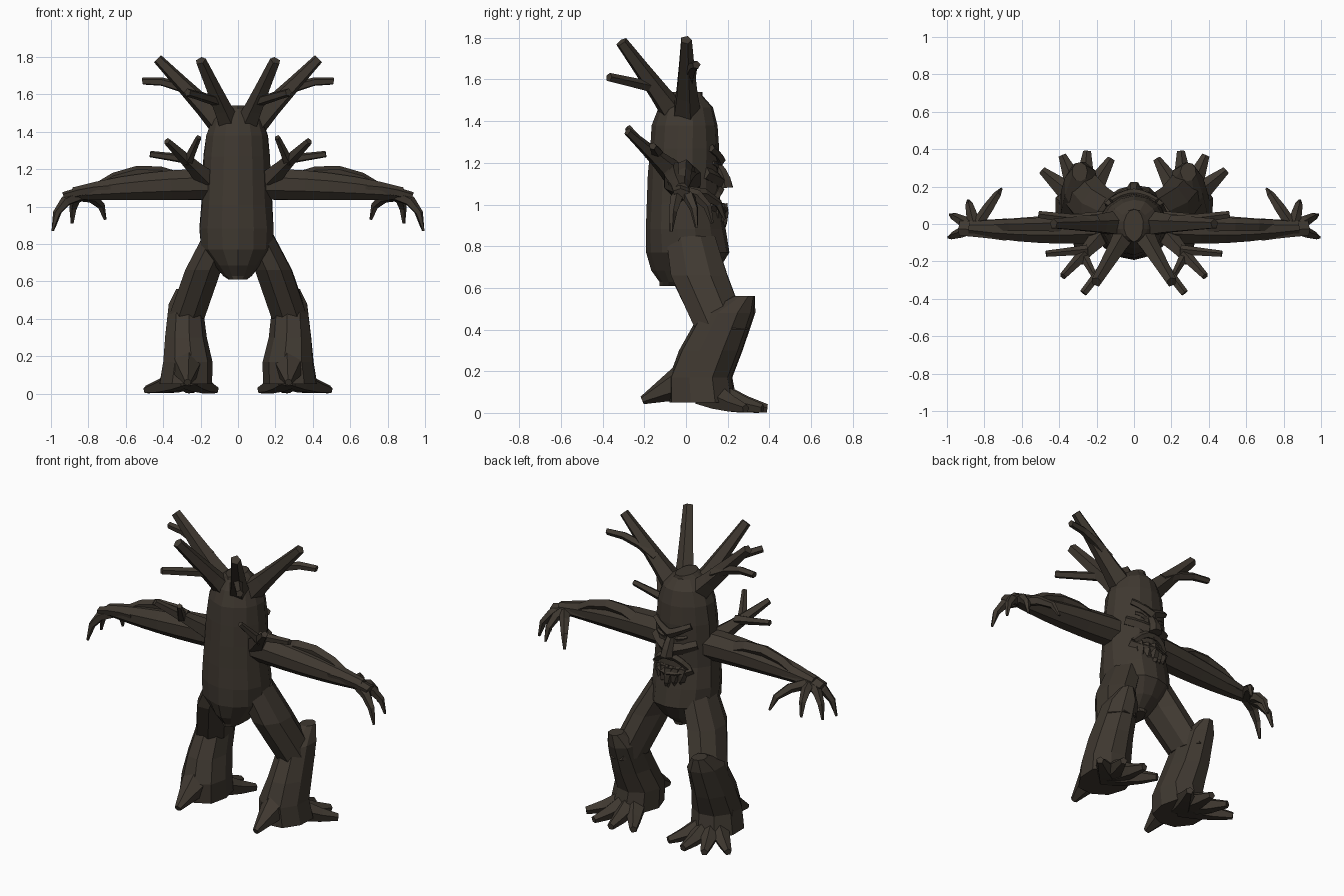
import bpy, bmesh, math, random
from mathutils import Vector

cube = bpy.data.objects.get("Cube")
if cube:
    bpy.data.objects.remove(cube)
rng = random.Random(4)

bark = bpy.data.materials.new("dark brown bark")
bark.use_nodes = True
bark_color = (0.05, 0.04, 0.03, 1)
bark.diffuse_color = bark_color
bark.node_tree.nodes["Principled BSDF"].inputs["Base Color"].default_value = bark_color


def skin(name, rings, sign):
    """Join rings of points into one closed, flat-shaded part; sign mirrors it."""
    bm = bmesh.new()
    loops = [[bm.verts.new((p[0] * sign, p[1], p[2])) for p in ring] for ring in rings]
    for lower, upper in zip(loops, loops[1:]):
        for i in range(len(lower)):
            bm.faces.new((lower[i - 1], lower[i], upper[i], upper[i - 1]))
    bm.faces.new(loops[0])
    bm.faces.new(loops[-1])
    bmesh.ops.recalc_face_normals(bm, faces=bm.faces)
    mesh = bpy.data.meshes.new(name)
    bm.to_mesh(mesh)
    bm.free()
    mesh.materials.append(bark)
    obj = bpy.data.objects.new(name, mesh)
    bpy.context.collection.objects.link(obj)


def column(name, ovals, sides, sign=1):
    """Stack of level ovals (x, y, z, x radius, y radius) with slightly ridged bark."""
    ridges = [rng.uniform(0.98, 1.08) for _ in range(sides)]
    rings = []
    for x, y, z, rx, ry in ovals:
        ring = []
        for i, ridge in enumerate(ridges):
            angle = math.tau * (i + 0.5) / sides
            size = ridge * rng.uniform(0.98, 1.02)
            ring.append((x + math.cos(angle) * rx * size, y + math.sin(angle) * ry * size, z))
        rings.append(ring)
    skin(name, rings, sign)


def limb(name, start, end, thick, tip, bow=(0, 0, 0), sign=1,
         power=0.7, flat=1, sides=5, steps=3):
    """Bowed, tapering tube; power sets how late it thins, flat squeezes its height."""
    start, end, bow = Vector(start), Vector(end), Vector(bow)
    rings = []
    for k in range(steps + 1):
        t = k / steps
        centre = start.lerp(end, t) + bow * 4 * t * (1 - t)
        along = (end - start + bow * 4 * (1 - 2 * t)).normalized()
        across = along.cross(Vector((0.1, 0.2, 1))).normalized()
        above = across.cross(along) * flat
        radius = thick + (tip - thick) * t ** power
        angles = [math.tau * (i + 0.25) / sides for i in range(sides)]
        rings.append([centre + (across * math.cos(a) + above * math.sin(a)) * radius
                      for a in angles])
    skin(name, rings, sign)


def trunk_oval(t):
    """Barrel with rounded ends, narrower upward, with a belly low on the face side."""
    cap = math.sqrt(1 - abs(2 * t - 1) ** 6)
    half_width = max(0.05, min(cap * (0.21 - 0.05 * t), 0.06 + t * 0.75))
    back = (0.205 - 0.05 * t) * max(cap, 0.6)
    belly = 0.06 * math.exp(-((t - 0.18) * 7) ** 2)
    front = (0.16 + belly) * max(cap, 0.5)
    return 0, (front - back) / 2, 0.61 + 0.93 * t, half_width, (front + back) / 2


# Trunk
column("trunk", [trunk_oval((1 - math.cos(math.pi * k / 11)) / 2) for k in range(12)], 14)

for sign, side in ((1, "left_"), (-1, "right_")):
    # Legs: a slanting thigh, then a shin that flares from the knee knob to the foot
    column(side + "thigh", [(0.1, 0.02, 0.85, 0.09, 0.12), (0.19, 0.06, 0.66, 0.1, 0.14),
                            (0.28, 0.17, 0.4, 0.1, 0.13)], 8, sign)
    column(side + "shin", [(0.29, 0.28, 0.56, 0.04, 0.05), (0.28, 0.2, 0.48, 0.09, 0.13),
                           (0.28, 0.12, 0.3, 0.11, 0.15), (0.27, 0.07, 0.17, 0.13, 0.15),
                           (0.28, 0.08, 0.05, 0.14, 0.16)], 9, sign)
    limb(side + "heel", (0.28, 0.1, 0.2), (0.27, -0.21, 0.06), 0.13, 0.02,
         sign=sign, power=1, sides=6)

    # Root toes fan out over the ground
    for i in range(4):
        angle = math.radians(40 + 27 * i)
        reach = Vector((math.cos(angle), math.sin(angle), 0)) * 0.29
        root = Vector((0.27, 0.1, 0.1))
        limb(f"{side}toe_{i + 1}", root, root + reach - Vector((0, 0, 0.08)),
             0.08, 0.022, (0, 0, -0.01), sign, power=1)

    # Arms with an elbow knot and a flat palm
    limb(side + "arm", (0.1, -0.01, 1.12), (0.88, -0.02, 1.07), 0.09, 0.035,
         (0, -0.015, 0.012), sign, power=2.2, sides=8, steps=6)
    limb(side + "elbow_knot", (0.3, 0, 1.13), (0.78, -0.01, 1.08), 0.05, 0.03,
         (0, 0, 0.075), sign, steps=4)
    limb(side + "palm", (0.68, -0.03, 1.09), (0.93, -0.02, 1.05), 0.065, 0.045,
         (0, 0, 0.01), sign, flat=0.6, sides=6)

    # Clawed fingers fan out and droop; the last one is the long thumb
    for i in range(4):
        angle = math.radians(48 * i - 20)
        reach = Vector((math.cos(angle), math.sin(angle), 0)) * (0.25 if i == 3 else 0.15)
        palm = Vector((0.85, -0.02, 1.06))
        limb(f"{side}finger_{i + 1}", palm, palm + reach - Vector((0, 0, 0.19 - 0.02 * i)),
             0.034, 0.008, (reach.x / 5, reach.y / 5, 0.035), sign, power=1.7)

    # Crown: one branch leans back and one sideways, each with a twig
    limb(side + "back_branch", (0.03, -0.03, 1.4), (0.2, -0.31, 1.78), 0.07, 0.03, sign=sign)
    limb(side + "back_twig", (0.1, -0.15, 1.56), (0.27, -0.37, 1.61), 0.03, 0.022, sign=sign)
    limb(side + "side_branch", (0.05, 0, 1.4), (0.43, 0, 1.79), 0.08, 0.028, sign=sign)
    limb(side + "side_twig", (0.2, 0.01, 1.58), (0.51, 0.05, 1.67), 0.035, 0.02,
         (0, 0, 0.03), sign)

    # Shoulder branch that forks in three
    limb(side + "shoulder_branch", (0.17, -0.06, 1.15), (0.38, -0.28, 1.35),
         0.06, 0.02, sign=sign)
    limb(side + "shoulder_inner_twig", (0.27, -0.17, 1.24), (0.21, -0.28, 1.37),
         0.03, 0.016, sign=sign)
    limb(side + "shoulder_outer_twig", (0.25, -0.14, 1.25), (0.47, -0.16, 1.28),
         0.03, 0.018, sign=sign)

    # Face: scowling brow, eye, cheek, drooping lip and jaw
    limb(side + "brow", (0, 0.16, 1.21), (0.12, 0.12, 1.27), 0.03, 0.02, (0, 0.01, 0), sign)
    limb(side + "eye", (0.04, 0.14, 1.18), (0.1, 0.13, 1.2), 0.02, 0.01, (0, 0.01, 0), sign)
    limb(side + "cheek", (0.02, 0.15, 1.11), (0.14, 0.09, 1.15), 0.04, 0.03, (0, 0.01, 0), sign)
    limb(side + "upper_lip", (0, 0.16, 1.07), (0.11, 0.13, 1.01), 0.025, 0.02,
         (0, 0.01, 0.02), sign)
    limb(side + "jaw", (0, 0.16, 0.97), (0.12, 0.11, 1), 0.045, 0.03, (0, 0.01, -0.01), sign)

# Nose
limb("nose", (0, 0.14, 1.2), (0, 0.19, 1.08), 0.02, 0.04, (0, 0.01, 0), sides=6)

# Beard strands hang from the jaw, shorter toward the sides
for i in range(-2, 3):
    inset = 0.17 - 0.015 * abs(i)
    limb(f"beard_strand_{i + 3}", (i * 0.04, inset, 1), (i * 0.035, inset, 0.87 + 0.01 * abs(i)),
         0.03, 0.015, (0, 0.008, 0), power=2)
